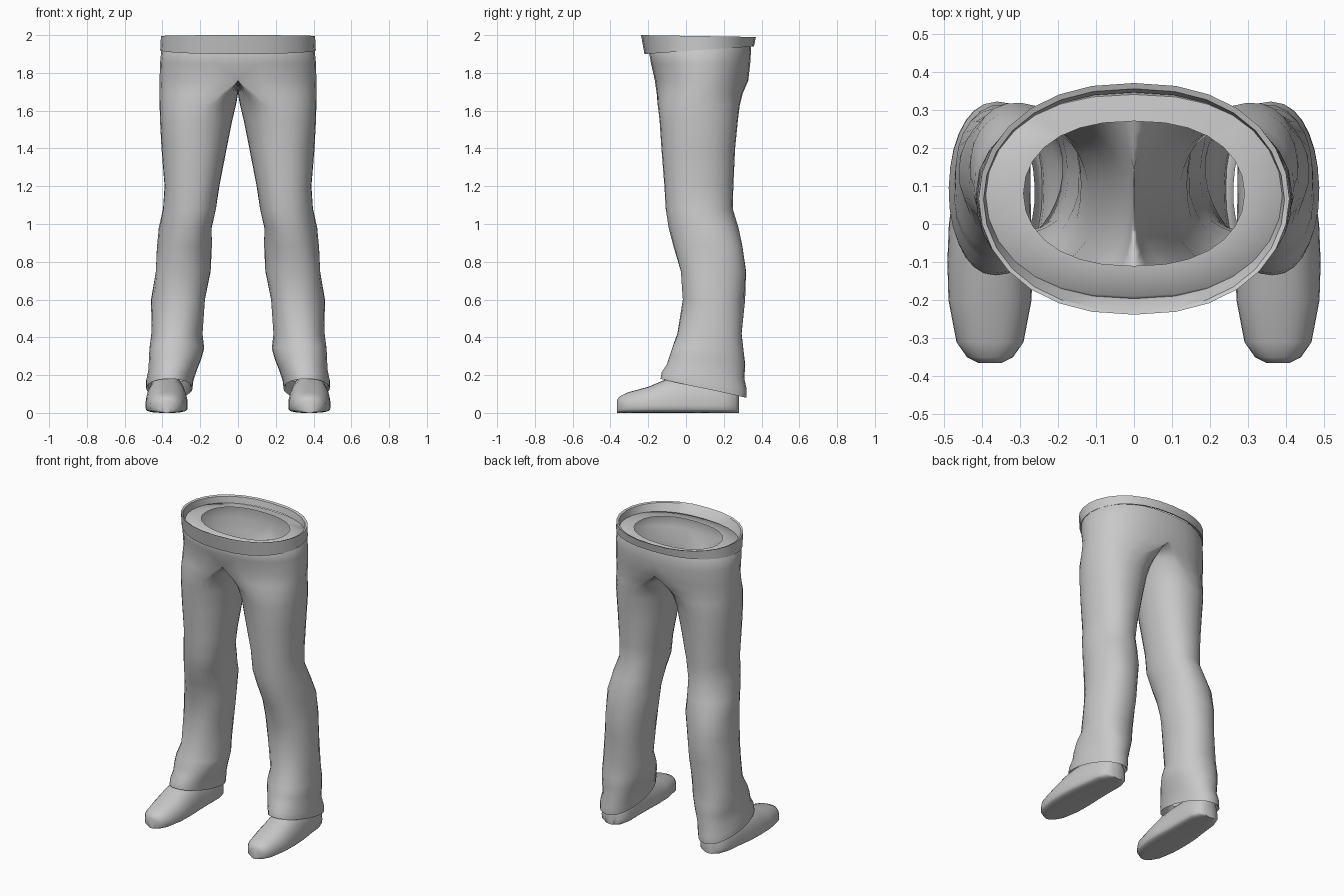
import bpy
import bmesh
from math import sin, cos, pi, radians, copysign

cube = bpy.data.objects.get("Cube")
if cube:
    bpy.data.objects.remove(cube, do_unlink=True)

# One plain grey for everything
grey = bpy.data.materials.new("plain grey")
grey.use_nodes = True
colour = (0.58, 0.58, 0.58, 1)
grey.diffuse_color = colour
grey.node_tree.nodes["Principled BSDF"].inputs["Base Color"].default_value = colour

SEGMENTS = 28
ANGLES = [2 * pi * i / SEGMENTS for i in range(SEGMENTS)]


def clamp(value):
    return max(0.0, min(1.0, value))


def spow(value, power):
    """Power that keeps the sign, used for squarer ovals."""
    return copysign(abs(value) ** power, value)


def loft(name, rings, caps=False, closed=False, mirror=False, sharp=50):
    """Skin a list of rings, optionally capped, looped or mirrored across x."""
    bm = bmesh.new()
    rows = [[bm.verts.new(point) for point in ring] for ring in rings]
    pairs = list(zip(rows, rows[1:]))
    if closed:
        pairs.append((rows[-1], rows[0]))
    for low, high in pairs:
        for i in range(SEGMENTS):
            j = (i + 1) % SEGMENTS
            quad = (low[i], low[j], high[j], high[i])
            # Leave out the wall on the centre plane
            if mirror and all(abs(v.co.x) < 1e-5 for v in quad):
                continue
            bm.faces.new(quad)
    if caps:
        bm.faces.new(rows[0])
        bm.faces.new(rows[-1])
        bmesh.ops.recalc_face_normals(bm, faces=bm.faces)
    loose = [v for v in bm.verts if not v.link_faces]
    bmesh.ops.delete(bm, geom=loose, context='VERTS')
    mesh = bpy.data.meshes.new(name)
    bm.to_mesh(mesh)
    bm.free()
    mesh.materials.append(grey)
    obj = bpy.data.objects.new(name, mesh)
    bpy.context.collection.objects.link(obj)
    bpy.ops.object.select_all(action='DESELECT')
    obj.select_set(True)
    bpy.context.view_layer.objects.active = obj
    bpy.ops.object.shade_smooth_by_angle(angle=radians(sharp))
    if mirror:
        mod = obj.modifiers.new("Mirror", 'MIRROR')
        mod.merge_threshold = 0.0005
    return obj


def trouser_ring(z, x_in, x_out, front, back):
    """Oval around one leg that turns into half of the pelvis oval higher up."""
    pelvis = clamp((z - 1.6) / 0.16)
    tilt = 0.05 * clamp((0.4 - z) / 0.25)
    folds = 0.006 * clamp((1.3 - z) / 0.4) * clamp((z - 0.1) / 0.2)
    mid_x, rad_x = (x_in + x_out) / 2, (x_out - x_in) / 2
    mid_y, rad_y = (front + back) / 2, (back - front) / 2
    ring = []
    for a in ANGLES:
        c, s = cos(a), sin(a)
        crease = folds * sin(3 * a + 14 * z)
        leg_x = mid_x + (rad_x + crease) * spow(c, 0.9)
        hip_x = x_out * max(0.0, c) ** 0.85 if c > 1e-6 else 0.0
        x = leg_x + (hip_x - leg_x) * pelvis
        y = mid_y + (rad_y + crease) * spow(s, 0.95)
        ring.append((x, y, z - tilt * s))
    return ring


# Trousers: height, inner x, outer x, front y, back y
trouser_profile = [
    (0.20, 0.26, 0.46, -0.08, 0.28),
    (0.14, 0.25, 0.475, -0.12, 0.31),
    (0.13, 0.24, 0.485, -0.135, 0.32),
    (0.17, 0.235, 0.485, -0.13, 0.32),
    (0.22, 0.22, 0.475, -0.105, 0.305),
    (0.28, 0.20, 0.475, -0.09, 0.31),
    (0.34, 0.185, 0.475, -0.07, 0.305),
    (0.42, 0.19, 0.46, -0.04, 0.30),
    (0.6, 0.17, 0.455, -0.02, 0.31),
    (0.75, 0.15, 0.44, -0.03, 0.315),
    (0.88, 0.14, 0.43, -0.06, 0.305),
    (0.98, 0.135, 0.415, -0.09, 0.28),
    (1.08, 0.115, 0.395, -0.11, 0.245),
    (1.2, 0.10, 0.39, -0.115, 0.25),
    (1.4, 0.06, 0.405, -0.13, 0.26),
    (1.55, 0.03, 0.413, -0.14, 0.275),
    (1.63, 0.013, 0.415, -0.15, 0.285),
    (1.69, 0, 0.415, -0.155, 0.3),
    (1.76, 0, 0.415, -0.165, 0.33),
    (1.85, 0, 0.413, -0.185, 0.34),
    (1.93, 0, 0.405, -0.2, 0.345),
    (1.945, 0, 0.39, -0.19, 0.34),
    (1.955, 0, 0.29, -0.11, 0.27),
]
loft("trousers", [trouser_ring(*row) for row in trouser_profile], mirror=True)


def belt_ring(z, rise, half_width, front, back):
    mid, rad = (front + back) / 2, (back - front) / 2
    return [(half_width * spow(cos(a), 0.87), mid + rad * sin(a), z + rise * sin(a))
            for a in ANGLES]


# Waistband: thin band standing above the trouser top
loft("waistband", [
    belt_ring(1.92, 0.02, 0.412, -0.22, 0.36),
    belt_ring(1.995, -0.005, 0.408, -0.238, 0.37),
    belt_ring(1.99, -0.005, 0.395, -0.228, 0.355),
    belt_ring(1.935, 0.01, 0.388, -0.19, 0.345),
], closed=True, sharp=35)


def shoe_ring(y, half_width, height):
    """Cross-section with a flat sole and a rounded upper."""
    centre = 0.378 - 0.06 * max(0.0, y)
    edge = 0.04
    ring = []
    for a in ANGLES:
        c, s = cos(a), sin(a)
        z = edge + ((height - edge) * s if s > 0 else edge * spow(s, 0.4))
        ring.append((centre + half_width * spow(c, 0.8), y, z))
    return ring


# Shoes: y, half width, height
shoe_profile = [
    (-0.365, 0.03, 0.07), (-0.35, 0.06, 0.088), (-0.31, 0.088, 0.108),
    (-0.2, 0.109, 0.138), (-0.1, 0.112, 0.18), (0, 0.108, 0.2),
    (0.1, 0.1, 0.2), (0.2, 0.095, 0.18), (0.26, 0.075, 0.16),
    (0.28, 0.04, 0.14),
]
loft("shoes", [shoe_ring(*row) for row in shoe_profile],
     caps=True, mirror=True)
